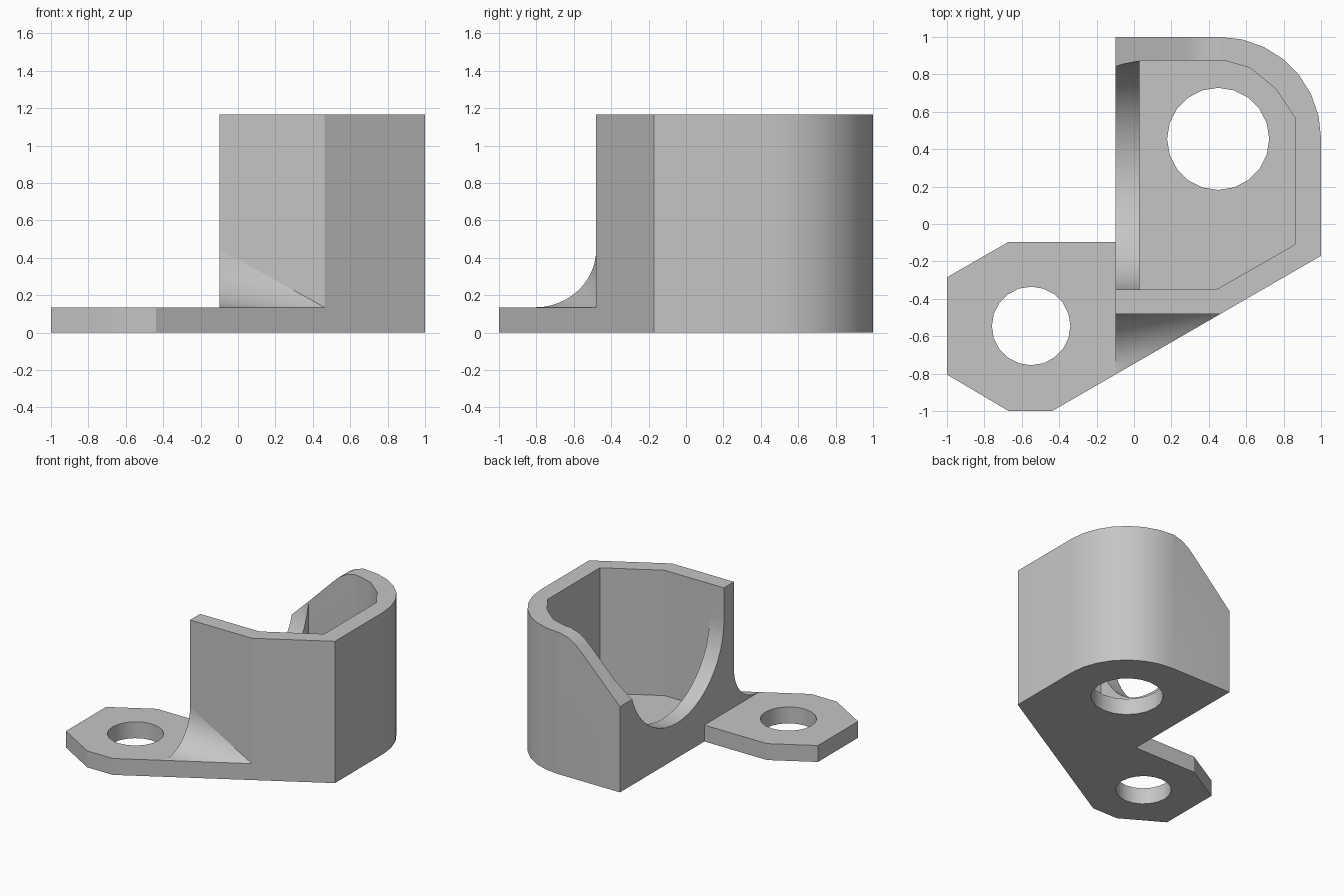
import bpy, bmesh
from math import sin, cos, pi, radians, tan

cube = bpy.data.objects.get("Cube")
if cube:
    bpy.data.objects.remove(cube)

grey = bpy.data.materials.new("light_grey")
grey.use_nodes = True
grey.diffuse_color = (0.56, 0.56, 0.56, 1)
grey.node_tree.nodes["Principled BSDF"].inputs["Base Color"].default_value = grey.diffuse_color

LEFT, HEIGHT, PLATE = -0.10, 1.165, 0.135
FRONT, INNER_FRONT, INNER_BACK = -0.48, -0.35, 0.875


def make(name, bm):
    bmesh.ops.recalc_face_normals(bm, faces=bm.faces)
    mesh = bpy.data.meshes.new(name)
    bm.to_mesh(mesh)
    bm.free()
    obj = bpy.data.objects.new(name, mesh)
    mesh.materials.append(grey)
    bpy.context.collection.objects.link(obj)
    return obj


def prism(name, points, low, high, axis="z"):
    """Extrude a 2D outline along an axis; the points use the other two axes in order."""
    place = {"x": lambda p, t: (t, p[0], p[1]),
             "y": lambda p, t: (p[0], t, p[1]),
             "z": lambda p, t: (p[0], p[1], t)}[axis]
    bm = bmesh.new()
    rings = [[bm.verts.new(place(p, t)) for p in points] for t in (low, high)]
    for ring in rings:
        bm.faces.new(ring)
    n = len(points)
    for i in range(n):
        j = (i + 1) % n
        bm.faces.new((rings[0][i], rings[0][j], rings[1][j], rings[1][i]))
    return make(name, bm)


def arc(cx, cy, r, start, end, steps):
    angles = [radians(start + (end - start) * i / steps) for i in range(steps + 1)]
    return [(cx + r * cos(a), cy + r * sin(a)) for a in angles]


def boolean(target, tool, operation):
    mod = target.modifiers.new(operation, "BOOLEAN")
    mod.object, mod.operation, mod.solver = tool, operation, "EXACT"
    bpy.ops.object.select_all(action="DESELECT")
    bpy.context.view_layer.objects.active = target
    target.select_set(True)
    bpy.ops.object.modifier_apply(modifier=mod.name)
    bpy.data.objects.remove(tool)


def diagonal_x(y):
    return 1 - (-0.17 - y) / tan(pi / 6)


def diagonal_y(x):
    return -0.17 - (1 - x) * tan(pi / 6)


tip_x = diagonal_x(FRONT)

# Housing block with one rounded corner and one chamfered corner
outline = [(LEFT, FRONT), (tip_x, FRONT), (1, -0.17)]
outline += arc(0.46, 0.46, 0.54, 0, 90, 7) + [(LEFT, 1)]
bracket = prism("bracket", outline, 0, HEIGHT)

# Mounting flange
flange = prism("flange", [(LEFT + 0.1, -0.095), (-0.67, -0.095), (-1, -0.285), (-1, -0.805),
                          (-0.67, -1), (diagonal_x(-1), -1), (tip_x, FRONT),
                          (LEFT + 0.1, FRONT + 0.1)], 0, PLATE)
boolean(bracket, flange, "UNION")

# Inner pocket
pocket = prism("pocket_cutter", [(0.03, INNER_FRONT), (0.44, INNER_FRONT), (0.86, -0.11),
                                 (0.86, 0.57), (0.755, 0.725), (0.62, 0.835),
                                 (0.48, INNER_BACK), (0.03, INNER_BACK)], PLATE, 2)
boolean(bracket, pocket, "DIFFERENCE")

# U-shaped opening in the side wall
middle = (INNER_FRONT + INNER_BACK) / 2
radius = (INNER_BACK - INNER_FRONT) / 2
u_shape = arc(middle, 0.90, radius, 180, 360, 24) + [(INNER_BACK, 2), (INNER_FRONT, 2)]
boolean(bracket, prism("opening_cutter", u_shape, -0.3, 0.1, "x"), "DIFFERENCE")

# Sloped top of the back wall
slope = [(-0.2, 0.605), (0.26, 1.065), (0.31, 1.11), (0.37, 1.145), (0.44, HEIGHT),
         (0.44, 2), (-0.2, 2)]
boolean(bracket, prism("slope_cutter", slope, 0.3, 1.2, "y"), "DIFFERENCE")

# Round holes through the floor and the flange
for x, y, r in ((0.45, 0.455, 0.273), (-0.55, -0.545, 0.21)):
    hole = prism("hole_cutter", arc(x, y, r, 0, 342, 19), -0.5, 0.6)
    boolean(bracket, hole, "DIFFERENCE")

# Tapered concave fillet between the front wall and the flange
bm = bmesh.new()
depth, rise, steps = FRONT - diagonal_y(LEFT), 0.31, 12
tip = bm.verts.new((tip_x, FRONT, PLATE))
corner = bm.verts.new((LEFT, FRONT, PLATE))
curve = []
for i in range(steps + 1):
    a = pi / 2 * i / steps
    curve.append(bm.verts.new((LEFT, FRONT - depth * (1 - sin(a)), PLATE + rise * (1 - cos(a)))))
for a, b in zip(curve, curve[1:]):
    bm.faces.new((a, b, tip))
    bm.faces.new((a, corner, b))
bm.faces.new((curve[0], tip, corner))
bm.faces.new((curve[-1], corner, tip))
fillet = make("fillet", bm)

# Smooth the curved walls, keep the corners sharp
for obj in (bracket, fillet):
    bpy.ops.object.select_all(action="DESELECT")
    bpy.context.view_layer.objects.active = obj
    obj.select_set(True)
    bpy.ops.object.shade_smooth_by_angle(angle=radians(25))
